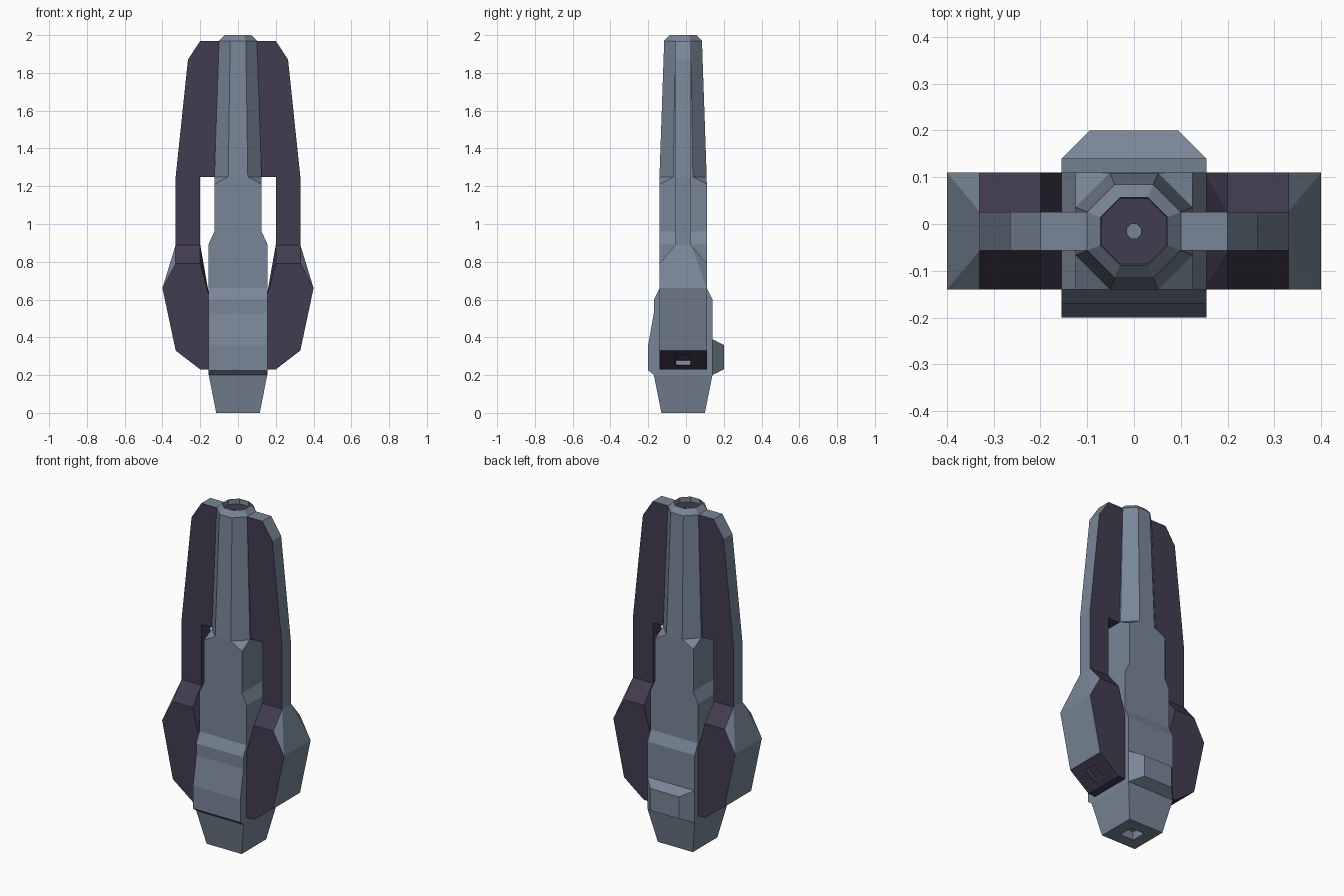
import bpy, bmesh, math
from mathutils import Vector

if "Cube" in bpy.data.objects:
    bpy.data.objects.remove(bpy.data.objects["Cube"])

purple = bpy.data.materials.new("dark_purple")
purple.diffuse_color = (0.055, 0.045, 0.08, 1)
purple.use_nodes = True
purple.node_tree.nodes["Principled BSDF"].inputs["Base Color"].default_value = purple.diffuse_color
grey = bpy.data.materials.new("slate_grey")
grey.diffuse_color = (0.19, 0.24, 0.31, 1)
grey.use_nodes = True
grey.node_tree.nodes["Principled BSDF"].inputs["Base Color"].default_value = grey.diffuse_color
YF, YB = -0.14, 0.11          # wide pod / hull depth
TF, TB = -0.057, 0.026        # thin fin depth
YC = -0.0155                  # barrel axis


def finish(name, bm, is_purple=None):
    bmesh.ops.recalc_face_normals(bm, faces=bm.faces)
    bm.normal_update()
    if is_purple:
        for f in bm.faces:
            f.material_index = int(is_purple(f))
    me = bpy.data.meshes.new(name)
    bm.to_mesh(me)
    bm.free()
    me.materials.append(grey)
    me.materials.append(purple)
    ob = bpy.data.objects.new(name, me)
    bpy.context.collection.objects.link(ob)
    return ob


def loft(name, rings, is_purple=None):
    bm = bmesh.new()
    loops = [[bm.verts.new(p) for p in r] for r in rings]
    n = len(loops[0])
    for a, b in zip(loops, loops[1:]):
        for i in range(n):
            j = (i + 1) % n
            bm.faces.new((a[i], a[j], b[j], b[i]))
    bm.faces.new(loops[0])
    bm.faces.new(loops[-1])
    return finish(name, bm, is_purple)


def hull_mesh(points):
    bm = bmesh.new()
    for p in points:
        bm.verts.new(p)
    bmesh.ops.convex_hull(bm, input=bm.verts)
    bmesh.ops.dissolve_limit(bm, angle_limit=0.01, verts=bm.verts, edges=bm.edges)
    bmesh.ops.recalc_face_normals(bm, faces=bm.faces)
    bm.normal_update()
    return bm


def rect(z, hw, y0, y1):
    return [(-hw, y0, z), (hw, y0, z), (hw, y1, z), (-hw, y1, z)]


def octagon(z, r):
    k = r / math.cos(math.pi / 8)
    return [(k * math.cos(a), YC + k * math.sin(a), z)
            for a in (math.pi / 8 + i * math.pi / 4 for i in range(8))]


# central hull, starting inside the square tail recess
loft("main_hull", [rect(*r) for r in (
    (0.05, 0.045, -0.06, 0.03), (0, 0.045, -0.06, 0.03), (0, 0.115, -0.13, 0.10),
    (0.2, 0.155, -0.17, 0.14), (0.225, 0.155, -0.2, 0.14), (0.36, 0.155, -0.2, 0.14),
    (0.53, 0.155, -0.17, 0.14), (0.6, 0.155, -0.17, 0.14), (0.66, 0.155, YF, YB),
    (0.895, 0.155, YF, YB), (0.96, 0.125, YF, YB))])

# collar going from rectangle to octagon
finish("collar", hull_mesh(rect(0.96, 0.125, YF, YB) + rect(1.21, 0.125, YF, YB)
                           + octagon(1.25, 0.125)))

# tapered barrel with recessed purple muzzle and a small bore
loft("barrel", [octagon(*r) for r in (
    (1.25, 0.125), (1.97, 0.1), (2.0, 0.072), (1.97, 0.07), (1.97, 0.015), (1.9, 0.015))],
    lambda f: f.normal.z > 0.99 and f.calc_center_median().z > 1.9)

# chamfered pack on the back
finish("back_pack", hull_mesh(
    [(s * x, y, z) for s in (-1, 1) for x, y, z in (
        (0.155, 0.13, 0.2), (0.155, 0.13, 0.39), (0.155, 0.14, 0.2), (0.155, 0.14, 0.39),
        (0.095, 0.2, 0.23), (0.095, 0.2, 0.36))]))

for s, side in ((1, "right"), (-1, "left")):
    def wing_colour(f, s=s):
        n = f.normal
        return not ((n.x * s > 0.3 and n.z > -0.5) or n.z > 0.9)

    # wide engine pod
    wide = [(0.15, 0.23), (0.2, 0.23), (0.33, 0.33), (0.4, 0.66), (0.33, 0.79),
            (0.2, 0.79), (0.2, 0.66), (0.15, 0.605)]
    pts = [(s * x, y, z) for x, z in wide for y in (YF, YB)]
    pts += [(s * x, y, 0.89) for x in (0.2, 0.33) for y in (TF, TB)]
    bm = hull_mesh(pts)
    # small square nozzle in the slanted lower face
    face = next(f for f in bm.faces if f.normal.z < -0.5 and f.normal.x * s > 0.3)
    bmesh.ops.inset_individual(bm, faces=[face], thickness=0.057)
    c = face.calc_center_median()
    for v in face.verts:
        v.co.y = c.y + (v.co.y - c.y) * 0.45
    inward = face.normal * -0.03
    bmesh.ops.inset_individual(bm, faces=[face], thickness=0.0001)
    for v in face.verts:
        v.co += inward
    finish(side + "_pod", bm, wing_colour)

    # thin upper fin joining the barrel
    outline = [(0.2, 0.88), (0.2, 1.25), (0.06, 1.25), (0.06, 1.97), (0.2, 1.97),
               (0.265, 1.87), (0.33, 1.25), (0.33, 0.88)]
    loft(side + "_fin", [[(s * x, y, z) for x, z in outline] for y in (TF, TB)], wing_colour)
